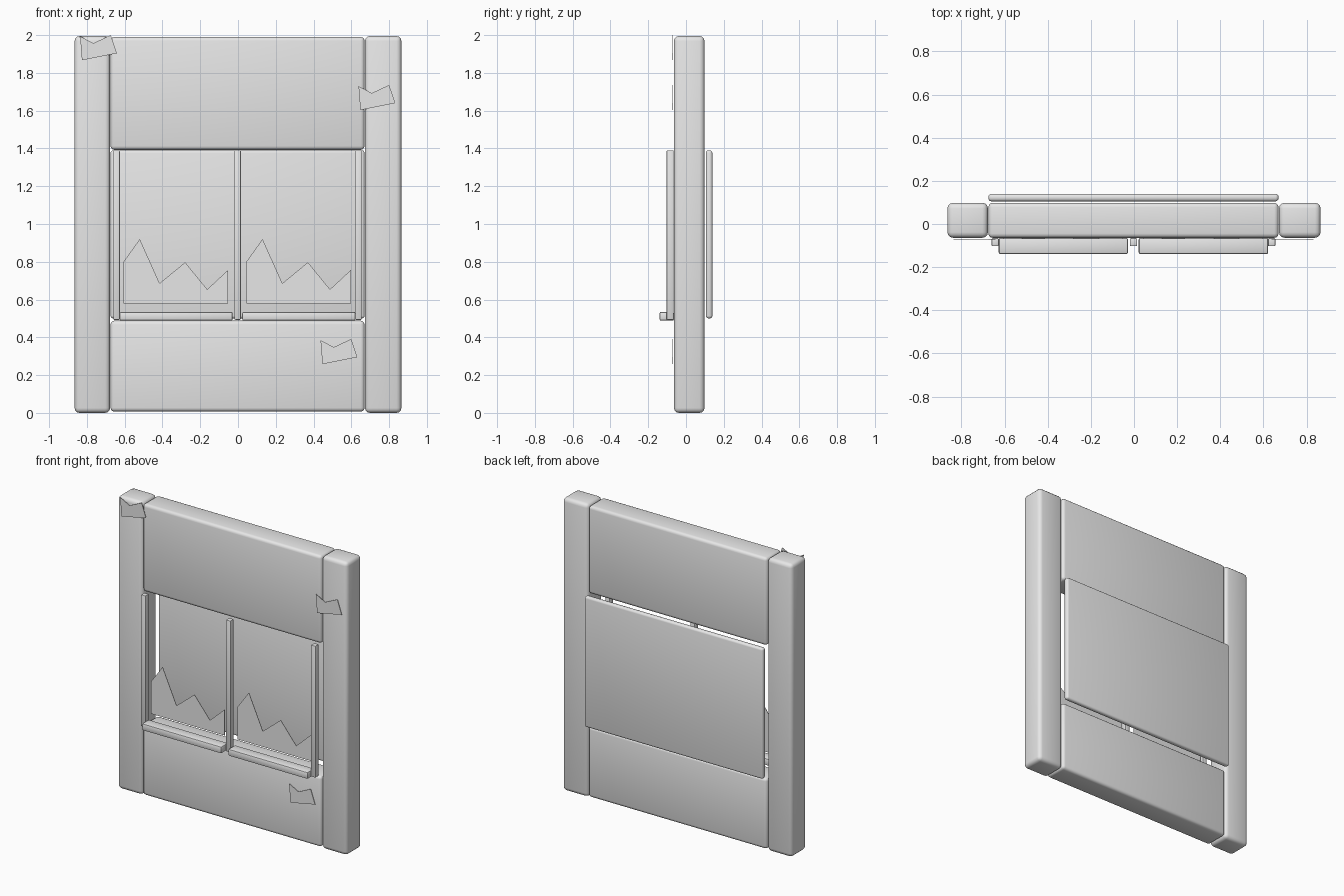
import bpy
import bmesh
from math import radians

cube = bpy.data.objects.get("Cube")
if cube:
    bpy.data.objects.remove(cube, do_unlink=True)

grey = bpy.data.materials.new("plain_grey")
grey.use_nodes = True
grey.diffuse_color = (0.8, 0.8, 0.8, 1)
grey.node_tree.nodes["Principled BSDF"].inputs["Base Color"].default_value = grey.diffuse_color


def finish(name, bm):
    mesh = bpy.data.meshes.new(name)
    bmesh.ops.recalc_face_normals(bm, faces=bm.faces)
    bm.to_mesh(mesh)
    bm.free()
    mesh.materials.append(grey)
    obj = bpy.data.objects.new(name, mesh)
    bpy.context.collection.objects.link(obj)
    return obj


def board(name, xs, ys, zs, bevel, segments=3):
    """Box between the given limits, with rounded edges."""
    bm = bmesh.new()
    bmesh.ops.create_cube(bm, size=1)
    for v in bm.verts:
        v.co = [lim[0] if c < 0 else lim[1] for c, lim in zip(v.co, (xs, ys, zs))]
    bmesh.ops.bevel(bm, geom=bm.edges[:], offset=bevel, segments=segments,
                    profile=0.5, affect='EDGES')
    obj = finish(name, bm)
    bpy.ops.object.select_all(action='DESELECT')
    obj.select_set(True)
    bpy.context.view_layer.objects.active = obj
    bpy.ops.object.shade_smooth_by_angle(angle=radians(40))
    return obj


def plate(name, outline, offset, y, thick=0.003):
    """Thin flat plate cut to an outline in the x-z plane."""
    bm = bmesh.new()
    face = bm.faces.new([bm.verts.new((x + offset[0], y, z + offset[1])) for x, z in outline])
    ext = bmesh.ops.extrude_face_region(bm, geom=[face])["geom"]
    for v in ext:
        if isinstance(v, bmesh.types.BMVert):
            v.co.y += thick
    return finish(name, bm)


# Side posts
depth = (-0.064, 0.098)
board("right_post", (-0.865, -0.677), depth, (0, 1.995), 0.026)
board("left_post", (0.672, 0.865), depth, (0, 1.995), 0.026)

# Wall panels above and below the window, and the backing board
board("upper_panel", (-0.675, 0.67), depth, (1.393, 1.99), 0.02)
board("lower_panel", (-0.675, 0.67), depth, (0.007, 0.488), 0.02)
board("back_board", (-0.675, 0.67), (0.105, 0.14), (0.5, 1.39), 0.014)

# Window uprights
for name, x in (("right", -0.643), ("middle", -0.002), ("left", 0.638)):
    board(name + "_upright", (x - 0.017, x + 0.017), (-0.103, -0.066), (0.493, 1.39), 0.005, 2)

# Window sills
board("right_sill", (-0.627, -0.028), (-0.14, -0.064), (0.488, 0.535), 0.009, 2)
board("left_sill", (0.022, 0.622), (-0.14, -0.064), (0.488, 0.535), 0.009, 2)

# Broken glass in both halves
glass = [(-0.606, 0.58), (-0.606, 0.8), (-0.52, 0.92), (-0.415, 0.686),
         (-0.28, 0.797), (-0.163, 0.654), (-0.052, 0.757), (-0.052, 0.58)]
plate("right_broken_glass", glass, (0, 0), -0.069)
plate("left_broken_glass", glass, (0.65, 0), -0.069)

# Torn paper notes on the posts and lower panel
note = [(-0.1, 0.06), (-0.03, 0.023), (0.062, 0.066), (0.095, -0.03), (-0.09, -0.067)]
for name, place in (("upper", (-0.736, 1.934)), ("middle", (0.738, 1.67)),
                    ("lower", (0.537, 0.325))):
    plate(name + "_note", note, place, -0.074)
